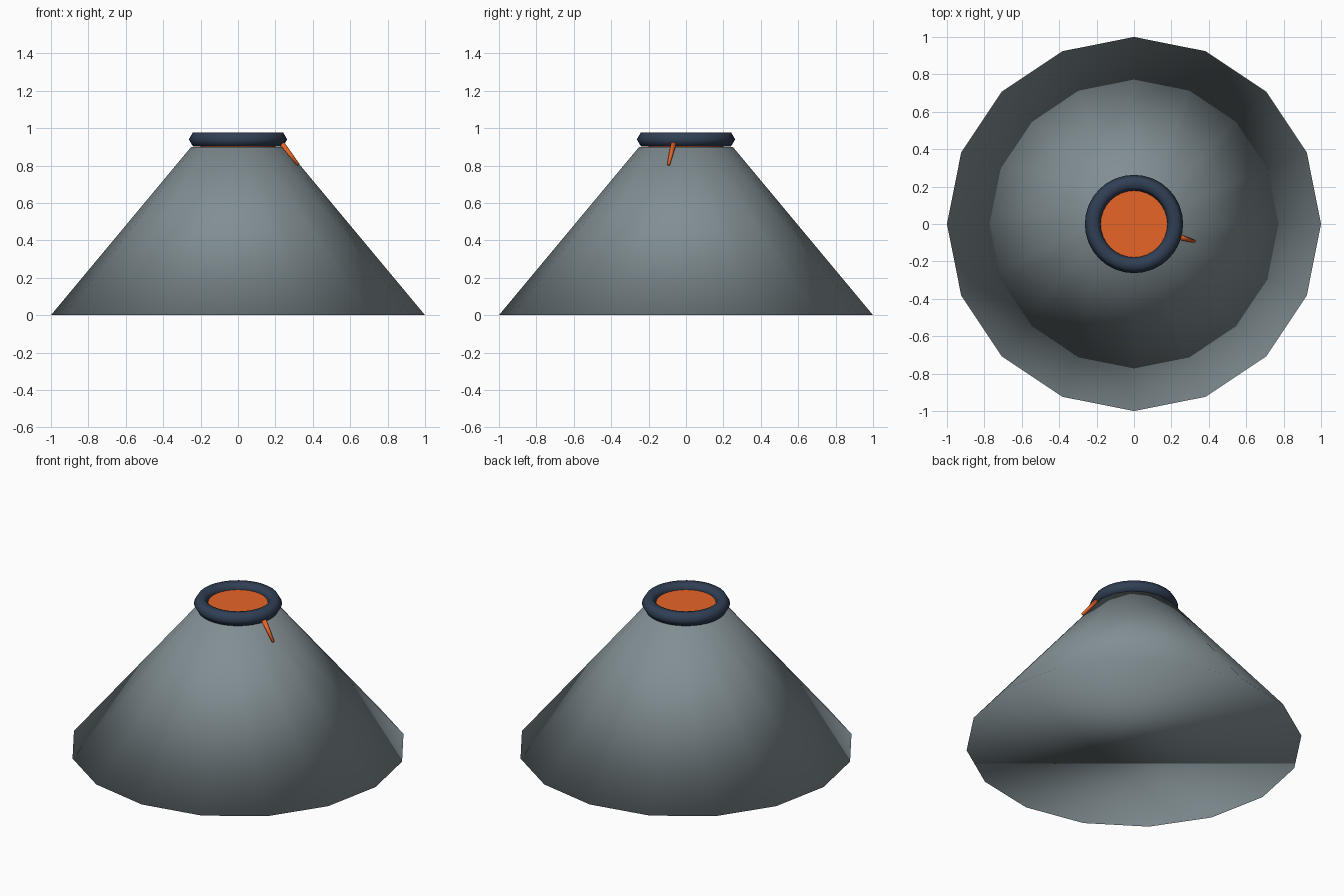
import bpy
from mathutils import Vector

if "Cube" in bpy.data.objects:
    bpy.data.objects.remove(bpy.data.objects["Cube"])


def material(name, rgb):
    m = bpy.data.materials.new(name)
    m.diffuse_color = (*rgb, 1)
    m.use_nodes = True
    m.node_tree.nodes["Principled BSDF"].inputs["Base Color"].default_value = m.diffuse_color
    return m


ROCK = material("rock", (0.22, 0.27, 0.29))
RIM = material("dark_rim", (0.03, 0.05, 0.09))
LAVA = material("lava", (0.80, 0.13, 0.02))


def finish(name, mat, smooth=True):
    ob = bpy.context.object
    ob.name = name
    ob.data.materials.append(mat)
    if smooth:
        bpy.ops.object.shade_smooth()
    return ob


def taper(name, mat, a, b, r1, r2, sides):
    """Capped tapered cylinder running from point a to point b."""
    a, b = Vector(a), Vector(b)
    d = b - a
    bpy.ops.mesh.primitive_cone_add(
        vertices=sides, radius1=r1, radius2=r2, depth=d.length, location=(a + b) / 2,
        rotation=d.to_track_quat('Z', 'Y').to_euler())
    return finish(name, mat)


# Mountain: 16-sided truncated cone, smooth over its caps as well
bpy.ops.mesh.primitive_cone_add(vertices=16, radius1=1, radius2=0.25, depth=0.9,
                                location=(0, 0, 0.45))
finish("mountain", ROCK)

# Crater rim: ring with a six-sided section
bpy.ops.mesh.primitive_torus_add(major_segments=32, minor_segments=6, major_radius=0.219,
                                 minor_radius=0.0437, location=(0, 0, 0.94))
finish("crater_rim", RIM)

# Lava pool filling the crater
bpy.ops.mesh.primitive_cylinder_add(vertices=32, radius=0.2, depth=0.045,
                                    location=(0, 0, 0.9225))
finish("lava_pool", LAVA, smooth=False)

# Lava drip running down the slope from under the rim
taper("lava_drip", LAVA, (0.235, -0.067, 0.915), (0.322, -0.093, 0.805), 0.016, 0.008, 8)
